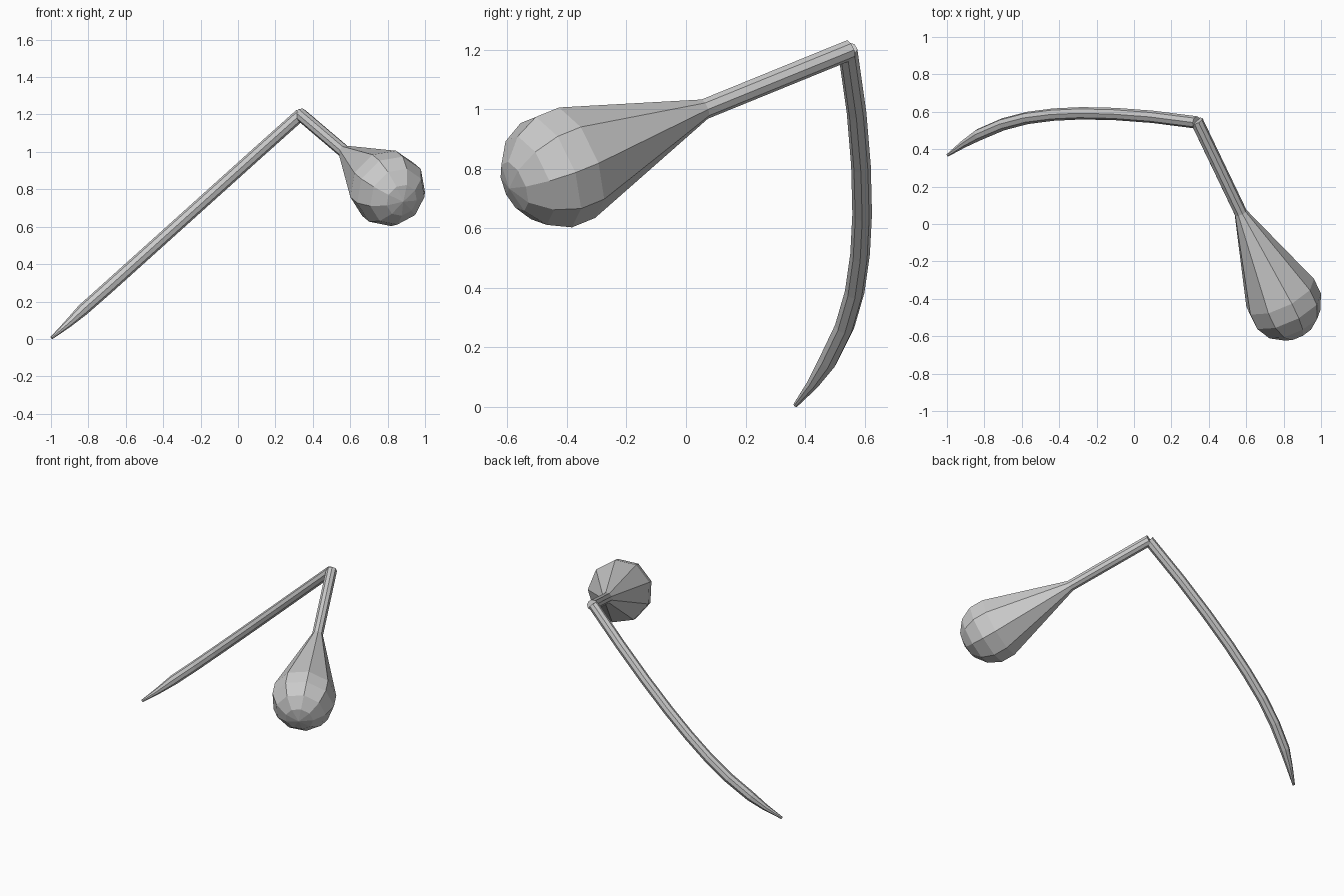
import bpy, bmesh
from math import sin, cos, pi, radians
from mathutils import Vector

if "Cube" in bpy.data.objects:
    bpy.data.objects.remove(bpy.data.objects["Cube"])


def loft(name, points, radii, sides, ref):
    """Sweep a flat-shaded polygon along points; radius 0 closes to a pole."""
    pts = [Vector(p) for p in points]
    ref = Vector(ref)
    bm = bmesh.new()
    rings = []
    for i, (p, r) in enumerate(zip(pts, radii)):
        d = (pts[min(i + 1, len(pts) - 1)] - pts[max(i - 1, 0)]).normalized()
        v = ref.cross(d).normalized()
        u = d.cross(v)
        u, v = v, u
        if r == 0:
            rings.append([bm.verts.new(p)])
            continue
        rings.append([bm.verts.new(p + r * (u * cos(2 * pi * k / sides) + v * sin(2 * pi * k / sides)))
                      for k in range(sides)])
    for a, b in zip(rings, rings[1:]):
        for k in range(sides):
            j = (k + 1) % sides
            if len(b) == 1:
                bm.faces.new((a[k], a[j], b[0]))
            else:
                bm.faces.new((a[k], a[j], b[j], b[k]))
    for ring in (rings[0], rings[-1]):
        if len(ring) > 2:
            bm.faces.new(ring)
    bmesh.ops.recalc_face_normals(bm, faces=bm.faces)
    mesh = bpy.data.meshes.new(name)
    bm.to_mesh(mesh)
    bm.free()
    obj = bpy.data.objects.new(name, mesh)
    bpy.context.collection.objects.link(obj)
    return obj


# Straight arm flaring into the round bulb
start = Vector((0.335, 0.55, 1.20))
centre = Vector((0.80, -0.42, 0.805))
axis = (centre - start).normalized()
R = 0.206
path = [start, start.lerp(centre, 0.505)]
radii = [0.035, 0.035]
for lat in (-12.86, 12.86, 38.57, 64.29, 90):
    a = radians(lat)
    path.append(centre + axis * R * sin(a))
    radii.append(R * cos(a) if lat < 90 else 0)
loft("bulb_arm", path, radii, 9, (1, 0, 0))

# Long curved stem tapering to a point
stem = [(0.335, 0.543, 1.20), (0.10, 0.573, 0.99), (-0.10, 0.588, 0.81), (-0.28, 0.592, 0.648),
        (-0.43, 0.585, 0.513), (-0.57, 0.567, 0.387), (-0.70, 0.533, 0.27),
        (-0.83, 0.477, 0.155), (-0.91, 0.428, 0.08), (-0.996, 0.368, 0.006)]
loft("curved_stem", stem, [0.033] * 7 + [0.032, 0.021, 0.008], 8, (0, 1, 0))
